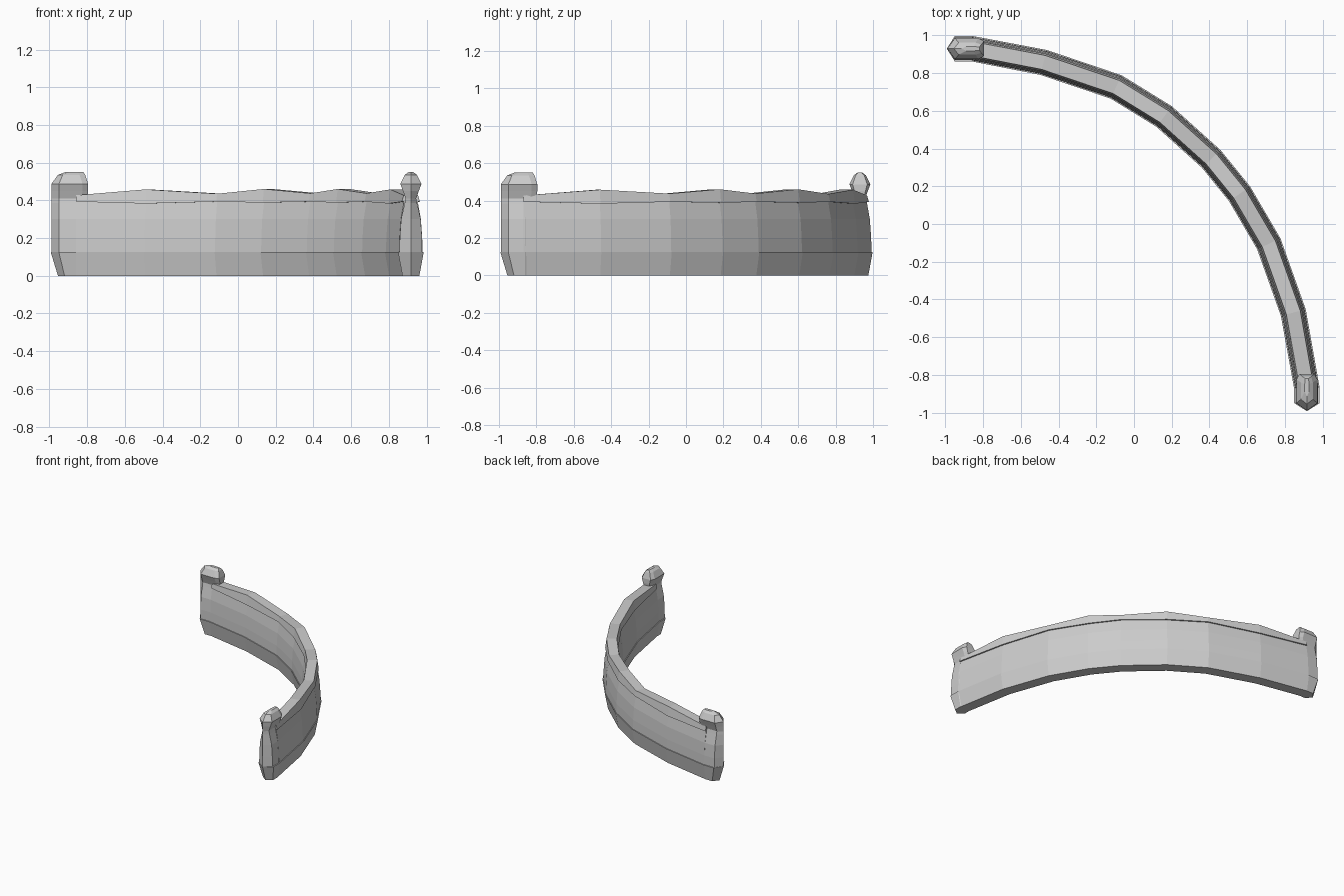
import bpy, bmesh
from mathutils import Vector

if "Cube" in bpy.data.objects:
    bpy.data.objects.remove(bpy.data.objects["Cube"])

# Plan centreline of the wall (nine stations), with alternating crest heights
PATH = [Vector(p) for p in ((-0.86, 0.93), (-0.48, 0.857), (-0.095, 0.727),
        (0.16, 0.57), (0.41, 0.345), (0.56, 0.16), (0.715, -0.105),
        (0.845, -0.47), (0.917, -0.87))]
CREST = [0.427, 0.458, 0.435, 0.46, 0.437, 0.46, 0.437, 0.458, 0.427]
CAP_BASE = [0.393, 0.383, 0.393, 0.388, 0.393, 0.388, 0.393, 0.383, 0.393]


def make_object(name, rings):
    """Loft closed rings into one capped, flat-shaded solid."""
    bm = bmesh.new()
    loops = [[bm.verts.new(p) for p in r] for r in rings]
    n = len(loops[0])
    for a, b in zip(loops, loops[1:]):
        for i in range(n):
            j = (i + 1) % n
            bm.faces.new((a[i], a[j], b[j], b[i]))
    bm.faces.new(loops[0])
    bm.faces.new(loops[-1])
    bmesh.ops.recalc_face_normals(bm, faces=bm.faces)
    mesh = bpy.data.meshes.new(name)
    bm.to_mesh(mesh)
    bm.free()
    ob = bpy.data.objects.new(name, mesh)
    bpy.context.collection.objects.link(ob)
    return ob


def mitre(i):
    """Sideways direction at a path station, lengthened to keep thickness."""
    if i == 0:
        return Vector((0, 1))
    if i == len(PATH) - 1:
        return Vector((1, 0))
    a = (PATH[i] - PATH[i - 1]).normalized()
    b = (PATH[i + 1] - PATH[i]).normalized()
    t = (a + b).normalized()
    return Vector((-t.y, t.x)) / a.dot(t)


def sweep(name, profile):
    """Sweep a symmetric (half width, height) profile; height may vary by station."""
    rings = []
    for i, c in enumerate(PATH):
        side = mitre(i)
        half = [(w, z(i) if callable(z) else z) for w, z in profile]
        pts = half + [(-w, z) for w, z in reversed(half)]
        rings.append([(c.x + side.x * w, c.y + side.y * w, z) for w, z in pts])
    return make_object(name, rings)


# Battered base, tapering wall and the overhanging wavy coping
sweep("wall_base", [(0.045, 0), (0.068, 0.125)])
sweep("wall_body", [(0.062, 0.12), (0.06, 0.2), (0.053, 0.3), (0.036, lambda i: CAP_BASE[i] + 0.003)])
sweep("wall_coping", [(0.048, lambda i: CAP_BASE[i]), (0.038, lambda i: CREST[i])])


def end_post(name, levels, swap):
    """Loft a post with a pointed outer end: (z, half width, tip, shoulder, back)."""
    rings = []
    for z, w, tip, sh, back in levels:
        plan = [(tip, 0), (sh, -w), (back - 0.03, -w), (back, -w * 0.7),
                (back, w * 0.7), (back - 0.03, w), (sh, w)]
        rings.append([(0.917 + y, x, z) if swap else (x, 0.93 + y, z) for x, y in plan])
    return make_object(name, rings)


BASE = [(0, 0.045, -0.955, -0.92, -0.83), (0.125, 0.068, -0.993, -0.95, -0.83)]
SHAFT = [(0.12, 0.06, -0.99, -0.95, -0.83), (0.2, 0.059, -0.99, -0.95, -0.83),
         (0.3, 0.052, -0.99, -0.95, -0.83), (0.385, 0.033, -0.99, -0.95, -0.83),
         (0.41, 0.028, -0.99, -0.95, -0.8)]
HEAD = [(0.41, 0.028, -0.99, -0.95, -0.8), (0.45, 0.042, -0.99, -0.95, -0.795),
        (0.487, 0.056, -0.99, -0.95, -0.795), (0.535, 0.032, -0.955, -0.93, -0.81),
        (0.55, 0.012, -0.915, -0.89, -0.82)]

# Matching posts at both ends
for label, swap in (("left", False), ("right", True)):
    end_post(label + "_post_base", BASE, swap)
    end_post(label + "_post_shaft_and_head", SHAFT + HEAD[1:], swap)
